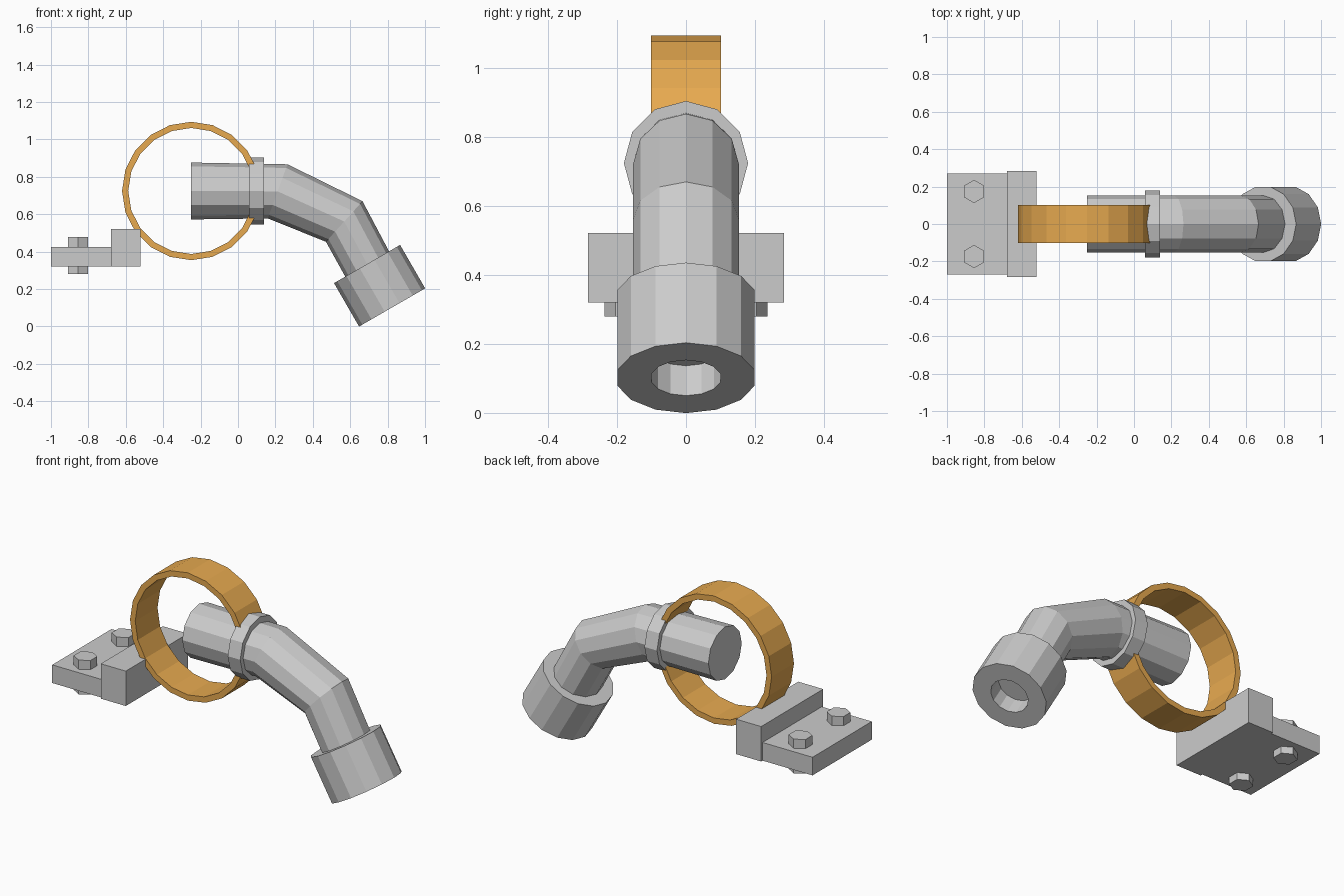
import bpy, bmesh
from math import sin, cos, pi, radians
from mathutils import Vector as V

if "Cube" in bpy.data.objects:
    bpy.data.objects.remove(bpy.data.objects["Cube"])


def skin(name, rings, closed=False):
    """Join rings of points into a flat-faced skin, capped or looped round."""
    bm = bmesh.new()
    loops = [[bm.verts.new(p) for p in ring] for ring in rings]
    pairs = list(zip(loops, loops[1:] + loops[:1]))
    for a, b in pairs if closed else pairs[:-1]:
        for i in range(len(a)):
            j = (i + 1) % len(a)
            bm.faces.new((a[i], a[j], b[j], b[i]))
    if not closed:
        bm.faces.new(loops[0])
        bm.faces.new(loops[-1])
    bmesh.ops.recalc_face_normals(bm, faces=bm.faces[:])
    mesh = bpy.data.meshes.new(name)
    bm.to_mesh(mesh)
    bm.free()
    ob = bpy.data.objects.new(name, mesh)
    bpy.context.collection.objects.link(ob)
    return ob


def ellipse(centre, u, v, n):
    return [V(centre) + V(u) * cos(2 * pi * i / n) + V(v) * sin(2 * pi * i / n)
            for i in range(n)]


def section(x, z, tilt, r_up, r_side, n=12):
    """Cross-section of a tube running along x and dipping by tilt degrees."""
    t = radians(tilt)
    return ellipse((x, 0, z), (r_up * sin(t), 0, r_up * cos(t)), (0, r_side, 0), n)


def box(name, x0, x1, y, z0, z1):
    return skin(name, [[(x0, -y, z), (x1, -y, z), (x1, y, z), (x0, y, z)]
                       for z in (z0, z1)])


AXIS_Z = 0.724

# Bent spout pipe
skin("spout_pipe", [section(-0.25, AXIS_Z, 0, 0.152, 0.153),
                    section(0.212, AXIS_Z - 0.002, 20, 0.154, 0.153),
                    section(0.568, 0.561, 42, 0.146, 0.153),
                    section(0.70, 0.316, 60, 0.135, 0.153)])

# Collar around the pipe
skin("collar", [section(x, AXIS_Z, 0, 0.18, 0.18) for x in (0.06, 0.14)])

# Nozzle with a blind hole in its mouth: (radius, distance along axis)
skin("nozzle", [section(0.69 + 0.5 * s, 0.3335 - 0.866 * s, 60, r, r, 14)
                for r, s in ((0.204, 0), (0.204, 0.268), (0.103, 0.268), (0.103, 0.168))])

# Orange hoop
hoop = skin("hoop", [ellipse((-0.25, y, AXIS_Z), (r, 0, 0), (0, 0, r), 20)
                     for r, y in ((0.37, -0.102), (0.37, 0.102),
                                  (0.337, 0.102), (0.337, -0.102))], closed=True)
orange = bpy.data.materials.new("orange")
orange.diffuse_color = (0.80, 0.40, 0.08, 1)
orange.use_nodes = True
orange.node_tree.nodes["Principled BSDF"].inputs["Base Color"].default_value = orange.diffuse_color
hoop.data.materials.append(orange)

# Mounting bracket
box("mount_plate", -1.0, -0.68, 0.271, 0.32, 0.425)
box("mount_block", -0.68, -0.52, 0.284, 0.32, 0.522)

# Hex bolts through the plate
for side, y in (("front", -0.174), ("back", 0.174)):
    skin("bolt_" + side, [ellipse((-0.855, y, z), (0, 0.062, 0), (0.062, 0, 0), 6)
                          for z in (0.28, 0.478)])
